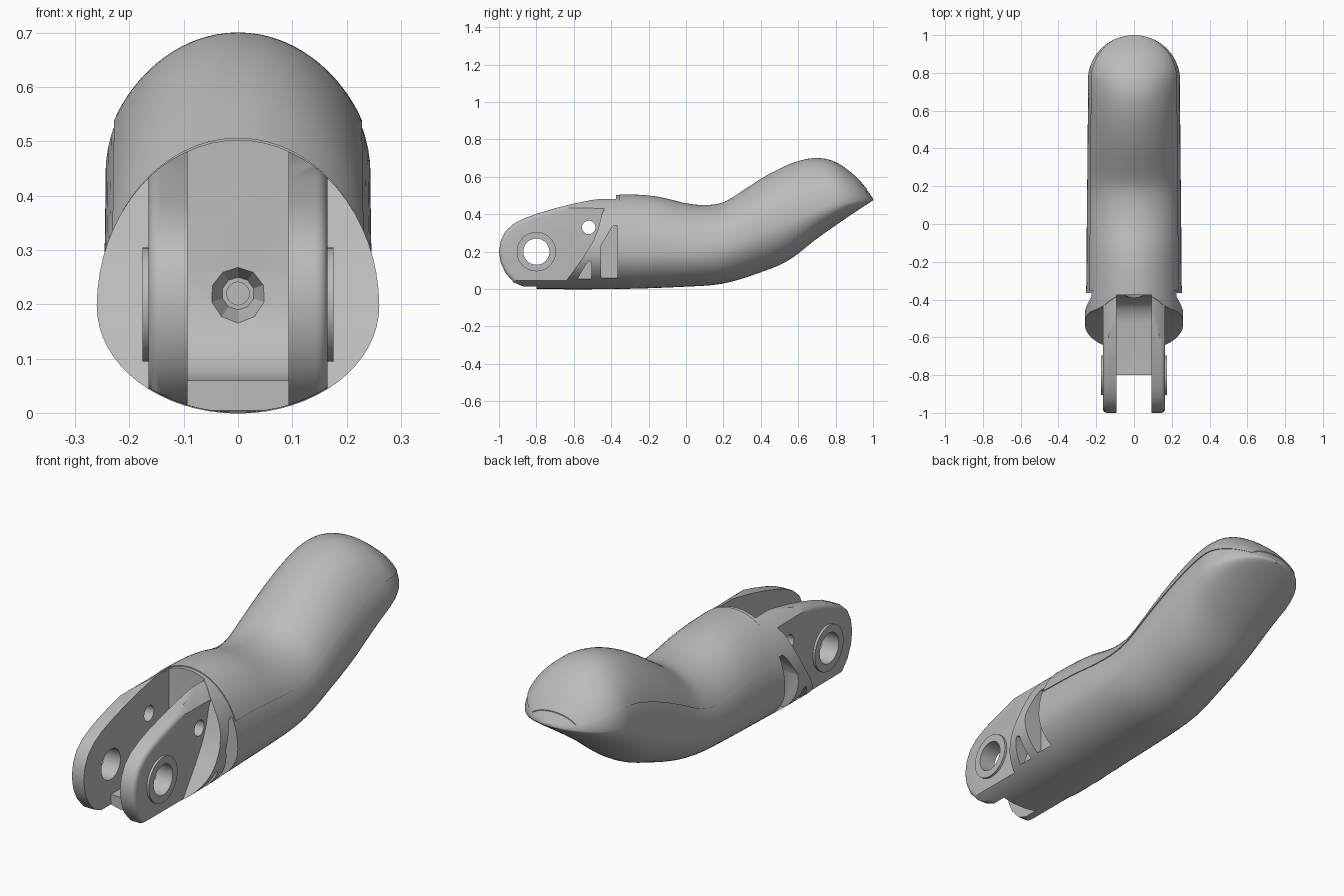
import bpy, bmesh, math
from mathutils import Matrix, Vector

if "Cube" in bpy.data.objects:
    bpy.data.objects.remove(bpy.data.objects["Cube"])

grey = bpy.data.materials.new("mid_grey")
grey.use_nodes = True
grey.diffuse_color = (0.5, 0.5, 0.5, 1)
grey.node_tree.nodes["Principled BSDF"].inputs["Base Color"].default_value = (0.5, 0.5, 0.5, 1)

# Body outline: (y, height) keys for top, bottom and widest line, plus half width
TOP = [(-1.1, .505), (-.3, .502), (-.15, .49), (0, .455), (.1, .445), (.2, .46), (.3, .52),
       (.4, .585), (.5, .64), (.6, .68), (.7, .697), (.8, .675), (.9, .605), (.96, .54), (1, .485)]
BOTTOM = [(-1.1, 0), (-.4, 0), (0, .013), (.2, .03), (.4, .09), (.55, .155), (.7, .27),
          (.85, .375), (1, .475)]
MIDDLE = [(-1.1, .2), (0, .2), (.2, .22), (.4, .3), (.6, .38), (.8, .45), (1, .48)]
WIDTH = [(-1.1, .26), (-.5, .26), (-.3, .252), (0, .25), (.5, .245), (1, .244)]


def curve(keys, y):
    """Smooth interpolation through the keys."""
    i = max(k for k in range(len(keys) - 1) if k == 0 or keys[k][0] <= y)

    def slope(k):
        a, b = keys[max(k - 1, 0)], keys[min(k + 1, len(keys) - 1)]
        return (b[1] - a[1]) / (b[0] - a[0])
    (y0, v0), (y1, v1) = keys[i], keys[i + 1]
    h, t = y1 - y0, (y - y0) / (y1 - y0)
    return ((2 * t**3 - 3 * t**2 + 1) * v0 + (t**3 - 2 * t**2 + t) * h * slope(i)
            + (3 * t**2 - 2 * t**3) * v1 + (t**3 - t**2) * h * slope(i + 1))


def make(name, bm):
    bmesh.ops.recalc_face_normals(bm, faces=bm.faces)
    mesh = bpy.data.meshes.new(name)
    bm.to_mesh(mesh)
    bm.free()
    mesh.materials.append(grey)
    ob = bpy.data.objects.new(name, mesh)
    bpy.context.collection.objects.link(ob)
    return ob


def loft(name, start, end, angles, grow=0.0):
    """Egg-shaped sections swept along the body."""
    bm = bmesh.new()
    rings = []
    steps = 56
    for s in range(steps + 1):
        y = start + (end - start) * math.sin(s / steps * math.pi / 2)
        w = curve(WIDTH, y)
        if y > .76:
            w *= math.sqrt(max(0, 1 - ((y - .76) / .24) ** 2))
        mid = curve(MIDDLE, y)
        up, down = curve(TOP, y) - mid, mid - curve(BOTTOM, y)
        ring = []
        for a in angles:
            h = up if math.sin(a) > 0 else down
            ring.append(bm.verts.new(((w + grow) * math.cos(a), y, mid + (h + grow) * math.sin(a))))
        rings.append(ring)
    n = len(angles)
    for r0, r1 in zip(rings, rings[1:]):
        for i in range(n):
            j = (i + 1) % n
            bm.faces.new((r0[i], r0[j], r1[j], r1[i]))
    bm.faces.new(rings[0])
    bm.faces.new(rings[-1])
    return make(name, bm)


def prism(name, points, x0, x1, bevel=0.0):
    """Side profile (y, z) extruded across x."""
    bm = bmesh.new()
    face = bm.faces.new([bm.verts.new((x0, y, z)) for y, z in points])
    out = bmesh.ops.extrude_face_region(bm, geom=[face])
    moved = [v for v in out["geom"] if isinstance(v, bmesh.types.BMVert)]
    bmesh.ops.translate(bm, verts=moved, vec=(x1 - x0, 0, 0))
    if bevel:
        rim = [e for e in bm.edges if abs(e.verts[0].co.x - e.verts[1].co.x) < 1e-5]
        bmesh.ops.bevel(bm, geom=rim, offset=bevel, segments=4, profile=.5, affect='EDGES')
    return make(name, bm)


def cylinder(name, centre, axis, r0, r1, length, sides=40):
    bm = bmesh.new()
    turn = Vector((0, 0, 1)).rotation_difference(Vector(axis)).to_matrix().to_4x4()
    bmesh.ops.create_cone(bm, cap_ends=True, segments=sides, radius1=r0, radius2=r1,
                          depth=length, matrix=Matrix.Translation(centre) @ turn)
    return make(name, bm)


def combine(ob, other, operation):
    mod = ob.modifiers.new(operation.lower(), 'BOOLEAN')
    mod.object, mod.operation, mod.solver = other, operation, 'EXACT'
    bpy.context.view_layer.objects.active = ob
    bpy.ops.object.modifier_apply(modifier=mod.name)
    bpy.data.objects.remove(other)


def smooth(ob, angle=32):
    bpy.ops.object.select_all(action='DESELECT')
    ob.select_set(True)
    bpy.context.view_layer.objects.active = ob
    bpy.ops.object.shade_smooth_by_angle(angle=math.radians(angle))


full = [2 * math.pi * i / 64 for i in range(64)]

# Main shell, with its front sliced along a slanting curve
shell = loft("finger_shell", -.72, .9995, full)
slant = [(-.66, -.1), (-.65, .03), (-.6, .1), (-.55, .17), (-.5, .25), (-.47, .32), (-.45, .4),
         (-.43, .44), (-.375, .49), (-.375, .7), (-1.2, .7), (-1.2, -.1)]
combine(shell, prism("front_cutter", slant, -.5, .5), 'DIFFERENCE')

# Hinge fork, rounded at the front and trimmed to the shell's section
fork_side = [(-.3, -.05), (-.75, -.05), (-.8, .004), (-.86, .01), (-.92, .035), (-.965, .085),
             (-.99, .14), (-1, .2), (-.99, .26), (-.965, .31), (-.92, .35), (-.86, .38),
             (-.8, .402), (-.7, .432), (-.6, .457), (-.5, .477), (-.4, .49), (-.3, .49)]
fork = prism("hinge_fork", fork_side, -.165, .165, .022)
combine(fork, loft("fork_trim", -1.08, .2, full, -.0015), 'INTERSECT')
combine(shell, fork, 'UNION')

# Slot between the fork plates
slot = [(-1.1, -.1), (-.8, -.1), (-.8, .06), (-.52, .06), (-.46, .075), (-.415, .115),
        (-.385, .18), (-.375, .26), (-.375, .7), (-1.1, .7)]
combine(shell, prism("slot_cutter", slot, -.093, .093), 'DIFFERENCE')

# Weight-saving pockets on both sides
tall = [(-.455, .06), (-.365, .06), (-.365, .34), (-.385, .34), (-.4, .325), (-.455, .23)]
small = [(-.58, .055), (-.505, .055), (-.505, .145), (-.52, .15), (-.53, .14)]
for side in (-1, 1):
    for outline in (tall, small):
        combine(shell, prism("pocket_cutter", outline, side * .166, side * .4), 'DIFFERENCE')

# Raised washers round the hinge pin
for side in (-1, 1):
    combine(shell, cylinder("washer", (side * .165, -.8, .2), (1, 0, 0), .105, .105, .022), 'UNION')

# Pin hole, cross hole and tendon hole
combine(shell, cylinder("pin_cutter", (0, -.8, .2), (1, 0, 0), .07, .07, 1), 'DIFFERENCE')
combine(shell, cylinder("cross_cutter", (0, -.52, .33), (1, 0, 0), .036, .036, 1, 24), 'DIFFERENCE')
combine(shell, cylinder("tendon_cutter", (0, -.365, .22), (0, 1, 0), .058, .03, .07, 10), 'DIFFERENCE')
combine(shell, cylinder("tendon_bore", (0, -.25, .22), (0, 1, 0), .021, .021, .3, 20), 'DIFFERENCE')
smooth(shell)

# Soft grip pad over the top
arc = [.4 + (math.pi - .8) * i / 32 for i in range(33)]
smooth(loft("grip_pad", -.355, .968, arc, .004))
